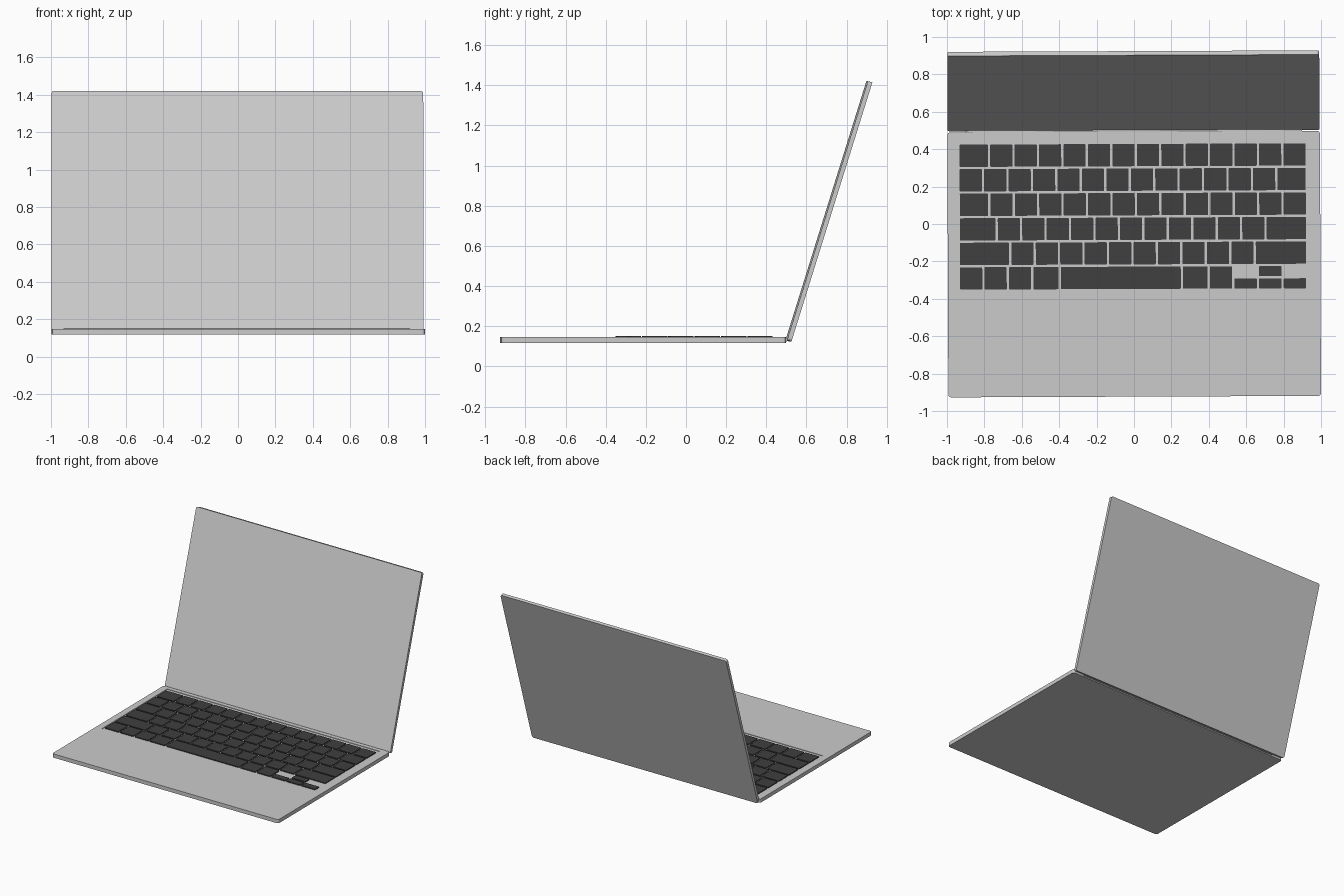
import bpy, bmesh, math
from mathutils import Matrix, Vector

if "Cube" in bpy.data.objects:
    bpy.data.objects.remove(bpy.data.objects["Cube"])

YAW = Matrix.Rotation(math.radians(0.23), 4, 'Z')   # whole model sits very slightly turned


def add_box(bm, x0, x1, y0, y1, z0, z1, radius, segments):
    """Box with rounded vertical corners, added to bm."""
    verts = bmesh.ops.create_cube(bm, size=1)['verts']
    for v in verts:
        v.co = Vector((x1 if v.co.x > 0 else x0, y1 if v.co.y > 0 else y0, z1 if v.co.z > 0 else z0))
    if radius:
        edges = {e for v in verts for e in v.link_edges
                 if abs(e.verts[0].co.z - e.verts[1].co.z) > 1e-5}
        bmesh.ops.bevel(bm, geom=list(edges), offset=radius, offset_type='OFFSET',
                        segments=segments, profile=0.5, affect='EDGES')


def make_object(name, bm, matrix=Matrix()):
    bmesh.ops.recalc_face_normals(bm, faces=bm.faces)
    mesh = bpy.data.meshes.new(name)
    bm.to_mesh(mesh)
    bm.free()
    ob = bpy.data.objects.new(name, mesh)
    bpy.context.collection.objects.link(ob)
    ob.matrix_world = YAW @ matrix
    return ob


def plate(name, *dims, radius=0.015, segments=4, matrix=Matrix()):
    bm = bmesh.new()
    add_box(bm, *dims, radius, segments)
    return make_object(name, bm, matrix)


# Base with a shallow keyboard recess
base = plate("base", -0.996, 0.996, -0.923, 0.494, 0.117, 0.147)
cutter = plate("recess_cutter", -0.943, 0.932, -0.378, 0.46, 0.143, 0.2, radius=0.008)
cutter.hide_render = True
cutter.hide_viewport = False
cutter.display_type = 'WIRE'
cut = base.modifiers.new("recess", 'BOOLEAN')
cut.operation = 'DIFFERENCE'
cut.solver = 'EXACT'
cut.object = cutter

# Screen lid, hinged at its lower back edge; local y is the thickness, local z the height
tilt = Matrix.Translation((0, 0.521, 0.123)) @ Matrix.Rotation(math.radians(-17.35), 4, 'X')
bm = bmesh.new()
add_box(bm, -0.994, 0.994, 0, 1.352, 0, 0.023, 0.015, 4)
lid = make_object("screen_lid", bm, tilt @ Matrix.Rotation(math.radians(90), 4, 'X'))

# Hinge barrel in the gap between base and lid
bm = bmesh.new()
bmesh.ops.create_cone(bm, cap_ends=True, segments=16, radius1=0.008, radius2=0.008, depth=1.8,
                      matrix=Matrix.Translation((0, 0.498, 0.133)) @ Matrix.Rotation(math.pi / 2, 4, 'Y'))
make_object("hinge_barrel", bm)

# Keyboard: key widths per row in units; each full row's last key fills up to the right edge
UNIT, LEFT, RIGHT, TOP = 0.1307, -0.937, 0.925, 0.434
PITCH, GAP = 0.1312, 0.006
rows = [
    [1.25] + [1] * 12,
    [1] * 13,
    [1.25] + [1] * 12,
    [1.55] + [1] * 11,
    [2.1] + [1] * 10,
    [1, 1, 1, 1.12, 5, 1.1, 1],
]
bm = bmesh.new()


def key(x0, x1, y0, y1):
    add_box(bm, x0 + GAP, x1 - GAP, y0 + GAP, y1 - GAP, 0.1425, 0.15, 0.004, 2)


for r, widths in enumerate(rows):
    x, y1 = LEFT, TOP - r * PITCH
    for w in widths:
        key(x, x + w * UNIT, y1 - PITCH, y1)
        x += w * UNIT
    if r < 5:
        key(x, RIGHT, y1 - PITCH, y1)

# Half-height arrow keys
low, mid = TOP - 6 * PITCH, TOP - 5.5 * PITCH
step = (RIGHT - x) / 3
for i in range(3):
    key(x + i * step, x + (i + 1) * step, low, mid)
key(x + step, x + 2 * step, mid, mid + PITCH / 2)

keys = make_object("keys", bm)
dark = bpy.data.materials.new("dark_key")
dark.diffuse_color = (0.05, 0.05, 0.05, 1)
dark.use_nodes = True
dark.node_tree.nodes["Principled BSDF"].inputs["Base Color"].default_value = dark.diffuse_color
keys.data.materials.append(dark)
